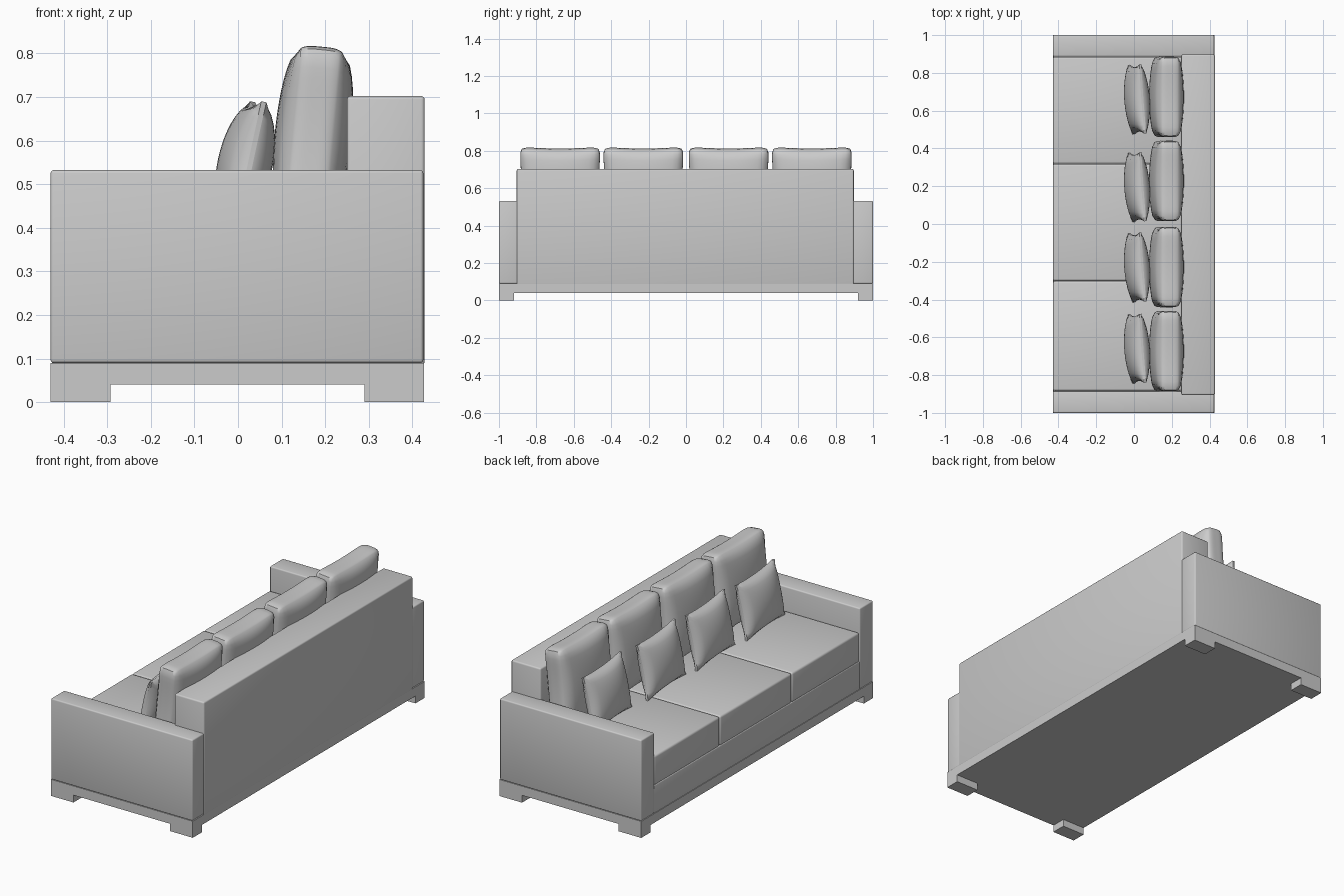
import bpy, bmesh, math
from mathutils import Matrix, Vector

cube = bpy.data.objects.get("Cube")
if cube:
    bpy.data.objects.remove(cube, do_unlink=True)

GREY = (0.6, 0.6, 0.6, 1.0)
fabric = bpy.data.materials.new("light_grey")
fabric.use_nodes = True
fabric.diffuse_color = GREY
fabric.node_tree.nodes["Principled BSDF"].inputs["Base Color"].default_value = GREY


def finish(bm, name, angle=30):
    """Turn a bmesh into a named, shaded object."""
    bmesh.ops.recalc_face_normals(bm, faces=bm.faces)
    mesh = bpy.data.meshes.new(name)
    bm.to_mesh(mesh)
    bm.free()
    mesh.materials.append(fabric)
    obj = bpy.data.objects.new(name, mesh)
    bpy.context.collection.objects.link(obj)
    bpy.ops.object.select_all(action='DESELECT')
    obj.select_set(True)
    bpy.context.view_layer.objects.active = obj
    bpy.ops.object.shade_smooth_by_angle(angle=math.radians(angle))
    return obj


def box(name, x, y, z, bevel=0.0):
    """Box given by its (min, max) ranges, with optional soft edges."""
    bm = bmesh.new()
    bmesh.ops.create_cube(bm, size=1)
    for v in bm.verts:
        v.co = Vector([r[0] + (c + 0.5) * (r[1] - r[0]) for r, c in zip((x, y, z), v.co)])
    if bevel:
        bmesh.ops.bevel(bm, geom=bm.edges[:], offset=bevel, segments=3,
                        profile=0.5, affect='EDGES')
    return finish(bm, name)


def cushion(name, centre, half_w, half_h, edge, bulge, power, pinch, corner, soft, lean, turn):
    """Stuffed cushion: a gridded cube, puffed in x, pinched along its sides."""
    bm = bmesh.new()
    bmesh.ops.create_cube(bm, size=2)
    bmesh.ops.subdivide_edges(bm, edges=bm.edges[:], cuts=15, use_grid_fill=True)
    for vert in bm.verts:
        w, u, v = vert.co
        puff = (max(0, 1 - u * u) * max(0, 1 - v * v)) ** power
        shrink = (1 - corner * (u * v) ** 8) * (1 - soft * w ** 4)
        vert.co = (w * (edge + bulge * puff),
                   u * half_w * (1 - pinch * (1 - v * v)) * shrink,
                   v * half_h * (1 - pinch * (1 - u * u)) * shrink)
    place = (Matrix.Translation(centre) @ Matrix.Rotation(math.radians(turn), 4, 'Z')
             @ Matrix.Rotation(math.radians(lean), 4, 'Y'))
    bmesh.ops.transform(bm, matrix=place, verts=bm.verts[:])
    return finish(bm, name, 50)


# Plinth and four block feet
box("plinth", (-0.43, 0.427), (-1, 1), (0.04, 0.09))
for sx, xr in (("front", (-0.43, -0.293)), ("rear", (0.29, 0.427))):
    for sy, yr in (("near", (-1, -0.92)), ("far", (0.92, 1))):
        box(f"{sx}_{sy}_foot", xr, yr, (0, 0.042))

# Arms, backrest and seat base
box("near_arm", (-0.43, 0.425), (-1, -0.885), (0.09, 0.532), 0.007)
box("far_arm", (-0.43, 0.425), (0.887, 1), (0.09, 0.532), 0.007)
box("backrest", (0.25, 0.428), (-0.905, 0.897), (0.085, 0.702), 0.008)
box("seat_base", (-0.427, 0.26), (-0.89, 0.89), (0.085, 0.242), 0.006)

# Three seat cushions
splits = (-0.884, -0.302, 0.318, 0.886)
for i in range(3):
    box(f"seat_cushion_{i + 1}", (-0.429, 0.255),
        (splits[i] + 0.001, splits[i + 1] - 0.001), (0.24, 0.402), 0.011)

# Four leaning back cushions
for i, y in enumerate((-0.673, -0.228, 0.228, 0.673)):
    cushion(f"back_cushion_{i + 1}", (0.172, y, 0.608), 0.219, 0.214,
            0.047, 0.041, 0.45, 0.05, 0.06, 0.035, 5.5, 0)

# Four knife-edged throw pillows
for i, y in enumerate((-0.66, -0.23, 0.195, 0.66)):
    cushion(f"throw_pillow_{i + 1}", (0.016, y, 0.545), 0.183, 0.147,
            0.006, 0.056, 0.5, 0.07, 0.0, 0.0, 12, 4)
